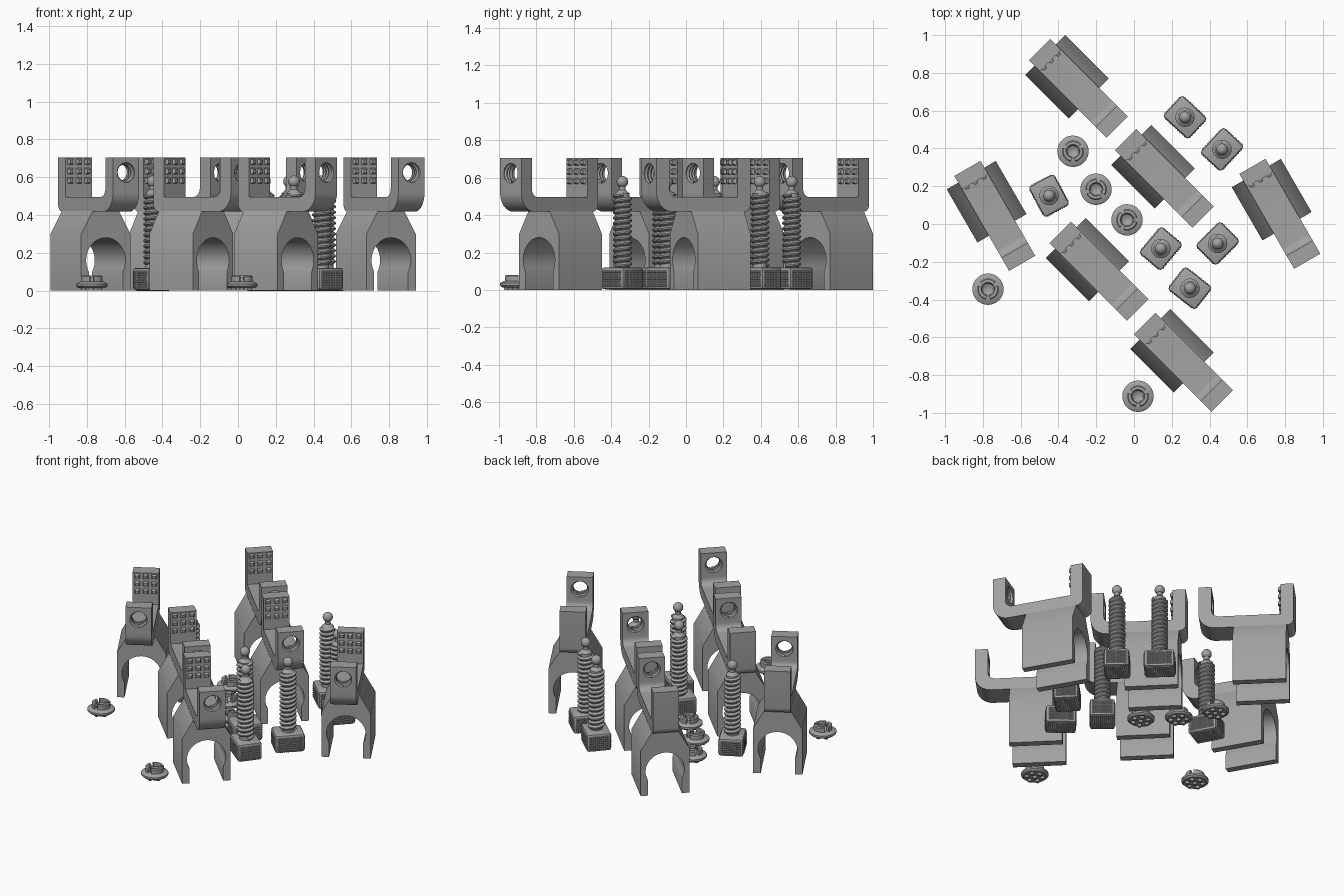
import bpy, bmesh, math
from mathutils import Matrix, Vector

if "Cube" in bpy.data.objects:
    bpy.data.objects.remove(bpy.data.objects["Cube"])

grey = bpy.data.materials.new("plain grey")
grey.diffuse_color = (0.36, 0.36, 0.36, 1)
grey.use_nodes = True
grey.node_tree.nodes["Principled BSDF"].inputs["Base Color"].default_value = grey.diffuse_color
TAU = 2 * math.pi


def finish(bm, name, angle=35):
    bmesh.ops.recalc_face_normals(bm, faces=bm.faces)
    for f in bm.faces:
        f.smooth = True
    me = bpy.data.meshes.new(name)
    bm.to_mesh(me)
    bm.free()
    me.set_sharp_from_angle(angle=math.radians(angle))
    me.materials.append(grey)
    return me


def place(me, x, y, deg):
    ob = bpy.data.objects.new(me.name, me)
    ob.location = (x, y, 0)
    ob.rotation_euler.z = math.radians(deg)
    bpy.context.collection.objects.link(ob)
    return ob


def arc(cx, cy, r, a0, a1, n=8):
    return [(cx + r * math.cos(math.radians(a0 + (a1 - a0) * i / n)),
             cy + r * math.sin(math.radians(a0 + (a1 - a0) * i / n))) for i in range(n + 1)]


def prism(bm, pts, vec):
    f = bm.faces.new([bm.verts.new(p) for p in pts])
    ext = bmesh.ops.extrude_face_region(bm, geom=[f], use_keep_orig=True)
    bmesh.ops.translate(bm, vec=vec, verts=[g for g in ext["geom"] if isinstance(g, bmesh.types.BMVert)])


def lathe(bm, prof, a0=0, a1=360, n=32):
    """Revolve (r, z) points around z; partial sweeps get end caps."""
    full = a1 - a0 >= 360
    cols = []
    for i in range(n if full else n + 1):
        a = math.radians(a0 + (a1 - a0) * i / n)
        cols.append([bm.verts.new((r * math.cos(a), r * math.sin(a), z)) for r, z in prof])
    for i in range(n):
        A, B = cols[i], cols[(i + 1) % len(cols)]
        for j in range(len(prof) - 1):
            bm.faces.new((A[j], B[j], B[j + 1], A[j + 1]))
    if not full:
        for c in (cols[0], cols[-1]):
            bm.faces.new(c)
    bmesh.ops.remove_doubles(bm, verts=bm.verts, dist=1e-5)


def thread(bm, root, crest, pitch, z0, z1, n=24):
    """Helical V ridge around z."""
    prev = None
    for i in range(int((z1 - z0 - pitch) / pitch * n) + 1):
        a, z = TAU * i / n, z0 + pitch * i / n
        cur = [bm.verts.new((r * math.cos(a), r * math.sin(a), z + pitch * k))
               for r, k in ((root, 0), (crest, .35), (crest, .6), (root, .95))]
        if prev:
            for j in range(3):
                bm.faces.new((prev[j], cur[j], cur[j + 1], prev[j + 1]))
        prev = cur


def bump(bm, c, n, t, s, h, top):
    """Square frustum at c, rising along n, one side along t."""
    c, n, t = Vector(c), Vector(n), Vector(t)
    b = n.cross(t)
    lo, hi = [], []
    for i, j in ((-1, -1), (1, -1), (1, 1), (-1, 1)):
        lo.append(bm.verts.new(c + (t * i + b * j) * s))
        hi.append(bm.verts.new(c + (t * i + b * j) * top + n * h))
    for k in range(4):
        m = (k + 1) % 4
        bm.faces.new((lo[k], lo[m], hi[m], hi[k]))
    bm.faces.new(hi)


# clamp body: arch with keyhole tunnel along x
bm = bmesh.new()
hole = arc(0, .16, .12, -30, 210, 28)
prof = [(.15, 0), (.15, .30), (.081, .42), (-.081, .42), (-.15, .30), (-.15, 0), (-.104, 0)]
prof += hole[::-1] + [(.104, 0)]
prism(bm, [(-.249, v, z) for v, z in prof], (.325, 0, 0))
body = finish(bm, "clamp_body", 30)

# clamp arm: U-shaped jaw, rounded at the threaded end
bm = bmesh.new()
prof = [(-.29, .705)] + arc(-.25, .458, .04, 180, 270, 6) + arc(.19, .518, .10, 270, 360, 10)
prof += [(.29, .705), (.21, .705)] + arc(.165, .541, .045, 0, -90, 8) + [(-.21, .496), (-.21, .705)]
prism(bm, [(u, -.08, z) for u, z in prof], (0, .16, 0))
arm_raw = finish(bm, "arm_raw")
HOLE_Z, HOLE_R = .624, .053
to_hole = Matrix.Translation((.21, 0, HOLE_Z)) @ Matrix.Rotation(math.pi / 2, 4, 'Y')
bm = bmesh.new()
bmesh.ops.create_cone(bm, cap_ends=True, segments=32, radius1=HOLE_R, radius2=HOLE_R, depth=.2,
                      matrix=to_hole @ Matrix.Translation((0, 0, .04)))
cutter = place(finish(bm, "hole_cutter"), 0, 0, 0)
cutter.hide_render = True
tmp = place(arm_raw, 0, 0, 0)
mod = tmp.modifiers.new("hole", 'BOOLEAN')
mod.operation, mod.solver, mod.object = 'DIFFERENCE', 'EXACT', cutter
bpy.context.view_layer.update()
cut = bpy.data.meshes.new_from_object(tmp.evaluated_get(bpy.context.evaluated_depsgraph_get()))
bm = bmesh.new()
bm.from_mesh(cut)
arm = finish(bm, "clamp_arm", 30)
for ob in (tmp, cutter):
    bpy.data.objects.remove(ob)

# thread inside the jaw hole
bm = bmesh.new()
thread(bm, HOLE_R, HOLE_R - .009, .02, 0, .08)
bmesh.ops.transform(bm, matrix=to_hole, verts=bm.verts)
hole_thread = finish(bm, "hole_thread")

# gripping studs on the fixed jaw
bm = bmesh.new()
for i in (-1, 0, 1):
    for j in (-1, 0, 1):
        bump(bm, (-.21, i * .052, .632 + j * .05), (1, 0, 0), (0, 1, 0), .016, .016, .009)
studs = finish(bm, "jaw_studs", 20)

for x, y, deg in ((-.294, .718, -45), (.161, .242, -45), (-.737, .043, -60),
                  (.772, .054, -60), (-.186, -.25, -45), (.262, -.732, -45)):
    for me in (body, arm, hole_thread, studs):
        place(me, x, y, deg)

# screw head: bevelled block
W, D, H = .182, .15, .12
bm = bmesh.new()
bmesh.ops.create_cube(bm, size=1, matrix=Matrix.Translation((0, 0, H / 2 + .002)) @ Matrix.Diagonal((W, D, H - .004, 1)))
bmesh.ops.bevel(bm, geom=bm.edges[:], offset=.012, segments=2, profile=.5, affect='EDGES')
head = finish(bm, "screw_head", 30)

# knurling on the sides and underside of the head
bm = bmesh.new()
S = .0125


def knurl(c, n, t, nt, nb):
    c, n, t = Vector(c), Vector(n), Vector(t)
    b = n.cross(t)
    for i in range(nt):
        for j in range(nb):
            bump(bm, c + t * (i - (nt - 1) / 2) * S + b * (j - (nb - 1) / 2) * S, n, t, S * .48, .004, .002)


for s in (-1, 1):
    knurl((0, s * D / 2, H / 2), (0, s, 0), (1, 0, 0), 12, 7)
    knurl((s * W / 2, 0, H / 2), (s, 0, 0), (0, 1, 0), 10, 7)
knurl((0, 0, .003), (0, 0, -1), (1, 0, 0), 12, 10)
knurling = finish(bm, "head_knurling", 20)

# screw shaft with thread, neck and ball tip
bm = bmesh.new()
lathe(bm, [(0, .11), (.039, .11), (.039, .515), (.018, .535), (.018, .555)]
      + [(.031 * math.cos(a), .578 + .031 * math.sin(a)) for a in
         [math.radians(-50 + 140 * i / 10) for i in range(11)]], n=24)
shaft = finish(bm, "screw_shaft", 30)
bm = bmesh.new()
thread(bm, .038, .051, .029, .115, .525)
screw_thread = finish(bm, "screw_thread", 25)

for x, y, deg in ((.27, .565, -43), (.466, .395, 47), (-.45, .15, -62),
                  (.142, -.13, 50), (.443, -.103, 45), (.296, -.34, -38)):
    for me in (head, knurling, shaft, screw_thread):
        place(me, x, y, deg)

# swivel pad: flanged disc with a shallow socket
bm = bmesh.new()
lathe(bm, [(0, .014), (.072, .014), (.083, .024), (.083, .036), (.062, .048), (.036, .048),
           (.028, .034), (.014, .027), (0, .025)])
disc = finish(bm, "pad_disc", 30)

# split collar that grips the ball, in three segments
bm = bmesh.new()
for k in range(3):
    lathe(bm, [(.034, .044), (.057, .044), (.057, .074), (.051, .08), (.036, .08), (.031, .07)],
          k * 120 + 12, k * 120 + 108, 10)
collar = finish(bm, "pad_collar", 30)

# round feet under the pad
bm = bmesh.new()
for k in range(7):
    r = .048 if k else 0
    bmesh.ops.create_cone(bm, cap_ends=True, segments=14, radius1=.011, radius2=.015, depth=.016,
                          matrix=Matrix.Translation((r * math.cos(k * TAU / 6), r * math.sin(k * TAU / 6), .008)))
feet = finish(bm, "pad_feet", 30)

for x, y, deg in ((-.323, .385, 30), (-.201, .184, 75), (-.037, .022, 0), (-.773, -.345, 30), (.021, -.912, 30)):
    for me in (disc, collar, feet):
        place(me, x, y, deg)
